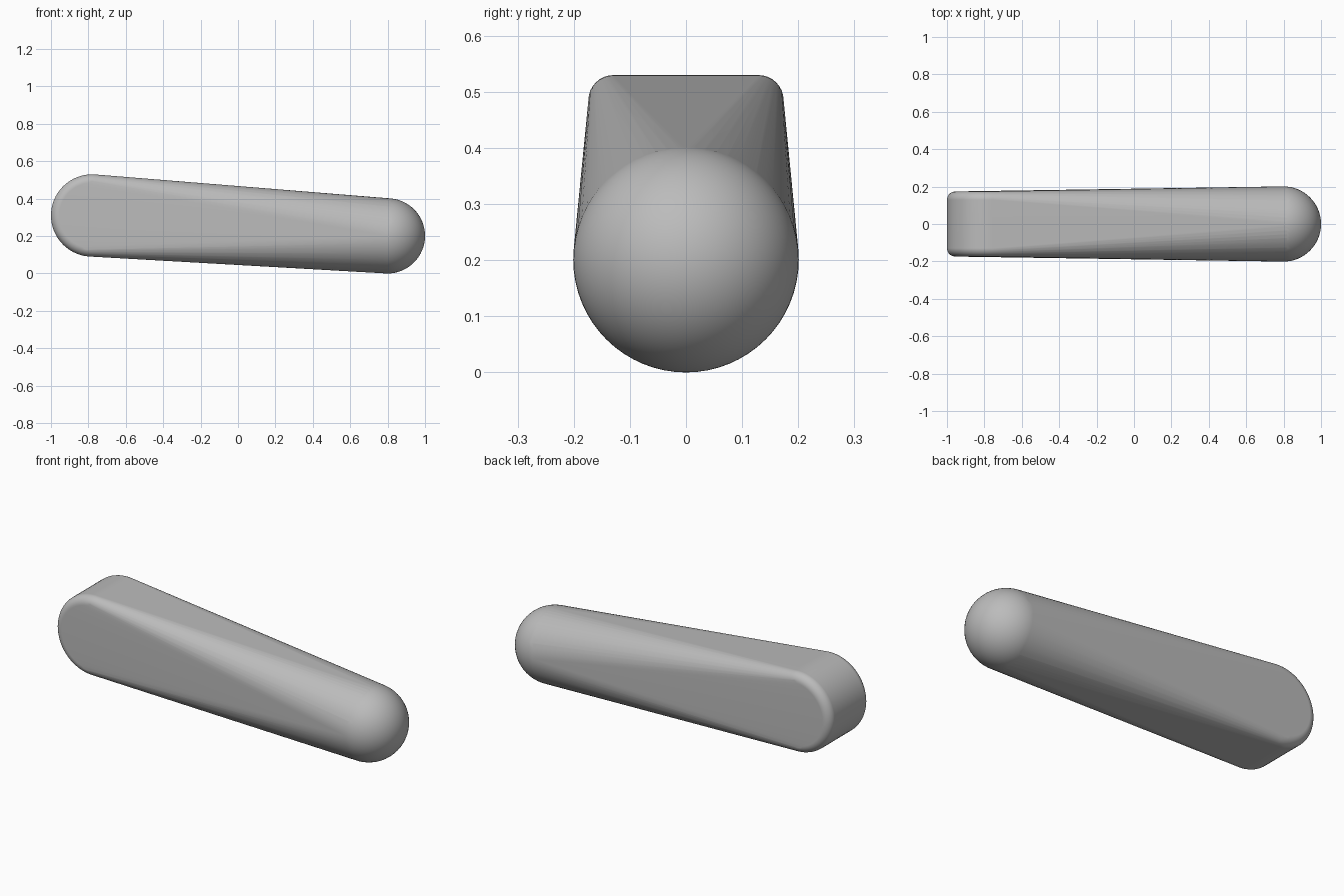
import bpy
import bmesh
from math import sin, cos, pi
from mathutils import Vector, Matrix

cube = bpy.data.objects.get("Cube")
if cube:
    bpy.data.objects.remove(cube, do_unlink=True)

# Plain grey material
grey = bpy.data.materials.new("plain grey")
grey.use_nodes = True
colour = (0.5, 0.5, 0.5, 1)
grey.diffuse_color = colour
grey.node_tree.nodes["Principled BSDF"].inputs["Base Color"].default_value = colour

BALL_CENTRE, BALL_RADIUS = Vector((0.799, 0, 0.201)), 0.201
DISC_CENTRE, DISC_RADIUS = Vector((-0.78, 0, 0.31)), 0.22
HALF_WIDTH, FILLET = 0.174, 0.045
SEGMENTS, STEPS = 64, 8

bm = bmesh.new()

# Ball end
bmesh.ops.create_uvsphere(bm, u_segments=SEGMENTS, v_segments=SEGMENTS // 2,
                          radius=BALL_RADIUS,
                          matrix=Matrix.Translation(BALL_CENTRE))

# Disc end with rounded rims, its axis across the body
for side in (-1, 1):
    for step in range(STEPS + 1):
        a = step / STEPS * pi / 2
        radius = DISC_RADIUS - FILLET * (1 - cos(a))
        y = side * (HALF_WIDTH - FILLET * (1 - sin(a)))
        for i in range(SEGMENTS):
            t = 2 * pi * i / SEGMENTS
            bm.verts.new(DISC_CENTRE + Vector((radius * cos(t), y, radius * sin(t))))

# Tapered skin stretched tightly over both ends
hull = bmesh.ops.convex_hull(bm, input=bm.verts[:])
inner = {g for g in hull["geom_interior"] + hull["geom_unused"]
         if isinstance(g, bmesh.types.BMVert)}
bmesh.ops.delete(bm, geom=list(inner), context='VERTS')
loose = [v for v in bm.verts if not v.link_faces]
bmesh.ops.delete(bm, geom=loose, context='VERTS')
buried = [f for f in bm.faces
          if any(len(e.link_faces) > 2 for e in f.edges)
          and f not in hull["geom"]]
bmesh.ops.delete(bm, geom=buried, context='FACES')
bmesh.ops.dissolve_limit(bm, angle_limit=0.002, verts=bm.verts[:], edges=bm.edges[:])
bmesh.ops.recalc_face_normals(bm, faces=bm.faces[:])

mesh = bpy.data.meshes.new("tapered_body")
bm.to_mesh(mesh)
bm.free()
mesh.materials.append(grey)
body = bpy.data.objects.new("tapered_body", mesh)
bpy.context.collection.objects.link(body)

# Smooth shading, with the flats kept clean
bpy.context.view_layer.objects.active = body
body.select_set(True)
bpy.ops.object.shade_smooth_by_angle(angle=0.6)
weighted = body.modifiers.new("clean flats", 'WEIGHTED_NORMAL')
weighted.keep_sharp = True
